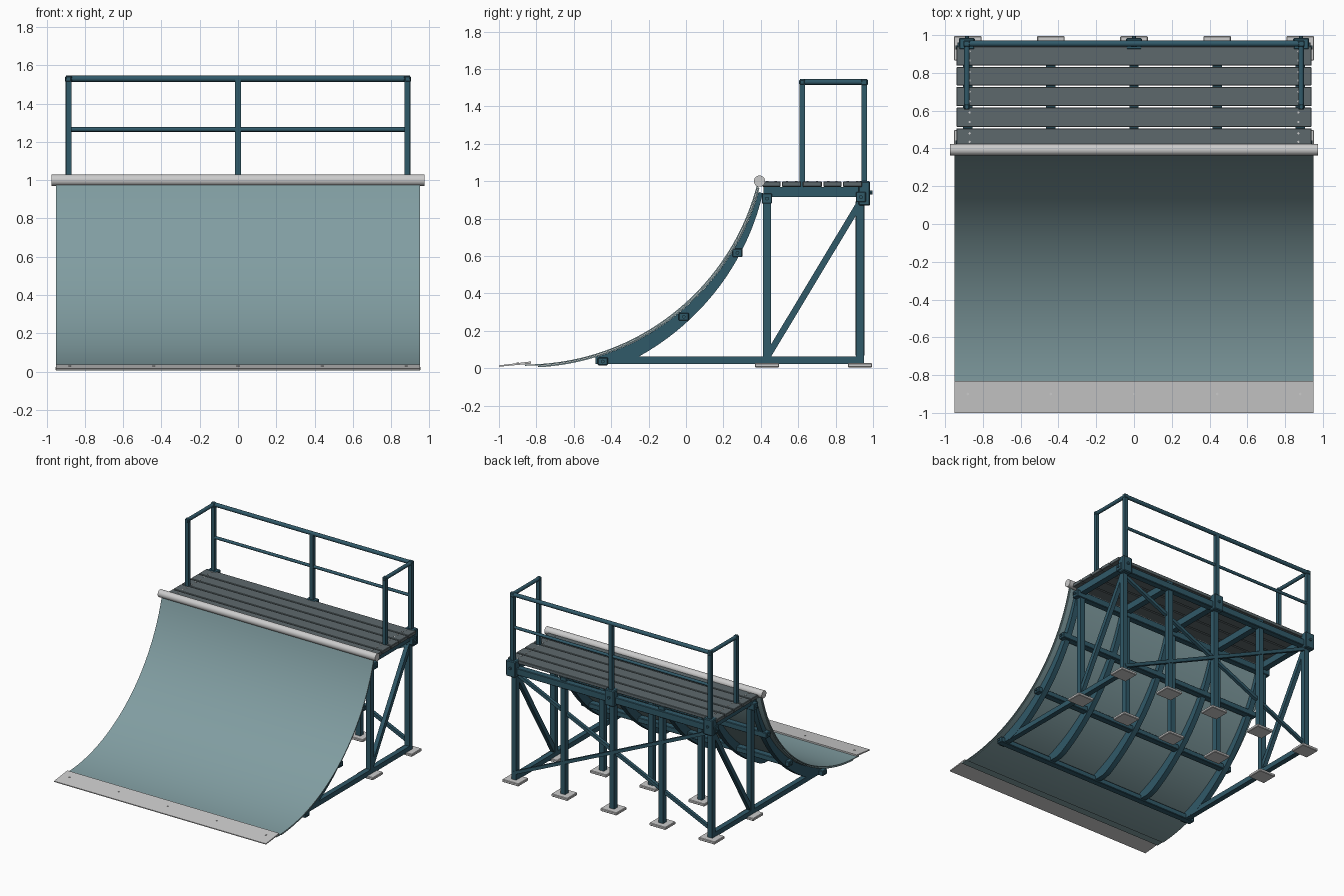
import bpy, bmesh, math
from mathutils import Vector, Matrix

if "Cube" in bpy.data.objects:
    bpy.data.objects.remove(bpy.data.objects["Cube"])


def material(name, rgb):
    m = bpy.data.materials.new(name)
    m.diffuse_color = (*rgb, 1)
    m.use_nodes = True
    m.node_tree.nodes["Principled BSDF"].inputs["Base Color"].default_value = m.diffuse_color
    return m


TEAL = material("painted_frame", (0.03, 0.10, 0.14))
SKIN = material("riding_skin", (0.22, 0.34, 0.36))
WOOD = material("deck_grey", (0.11, 0.14, 0.15))


def finish(name, bm, mat=None, smooth=False):
    bmesh.ops.recalc_face_normals(bm, faces=bm.faces)
    me = bpy.data.meshes.new(name)
    bm.to_mesh(me)
    bm.free()
    ob = bpy.data.objects.new(name, me)
    bpy.context.collection.objects.link(ob)
    if mat:
        me.materials.append(mat)
    if smooth:
        bpy.context.view_layer.objects.active = ob
        ob.select_set(True)
        bpy.ops.object.shade_smooth_by_angle(angle=math.radians(35))
        ob.select_set(False)
    return ob


def box(name, x, y, z, mat=None, bevel=0.0):
    """Box from (min, max) ranges."""
    bm = bmesh.new()
    size = [r[1] - r[0] for r in (x, y, z)]
    mid = [(r[1] + r[0]) / 2 for r in (x, y, z)]
    bmesh.ops.create_cube(bm, size=1, matrix=Matrix.Translation(mid) @ Matrix.Diagonal((*size, 1)))
    if bevel:
        bmesh.ops.bevel(bm, geom=bm.edges[:], offset=bevel, segments=1, affect='EDGES')
    return finish(name, bm, mat)


def bar(name, a, b, w, mat=None, sides=4):
    """Square (4 sides) or round bar from a to b, w wide."""
    a, b = Vector(a), Vector(b)
    d = b - a
    r = w / 2 * (math.sqrt(2) if sides == 4 else 1)
    spin = Matrix.Rotation(math.pi / 4 if sides == 4 else 0, 4, 'Z')
    m = Matrix.Translation((a + b) / 2) @ d.to_track_quat('Z', 'Y').to_matrix().to_4x4() @ spin
    bm = bmesh.new()
    bmesh.ops.create_cone(bm, cap_ends=True, segments=sides, radius1=r, radius2=r,
                          depth=d.length, matrix=m)
    return finish(name, bm, mat, sides > 4)


CY, CZ = -0.86, 1.30  # centre of the transition curve


def arc_band(name, x0, x1, a0, a1, n, r_in, r_out, mat):
    """Curved slab between two radii around the transition centre."""
    bm = bmesh.new()
    prev = None
    for i in range(n + 1):
        t = i / n
        a = math.radians(a0 + (a1 - a0) * t)
        ring = []
        for x, r in ((x0, r_in(t)), (x1, r_in(t)), (x1, r_out(t)), (x0, r_out(t))):
            ring.append(bm.verts.new((x, CY + r * math.sin(a), max(0.005, CZ - r * math.cos(a)))))
        if prev:
            for k in range(4):
                bm.faces.new((prev[k], prev[(k + 1) % 4], ring[(k + 1) % 4], ring[k]))
        if i in (0, n):
            bm.faces.new(ring)
        prev = ring
    return finish(name, bm, mat, True)


# riding surface and its backing sheet
arc_band("riding_surface", -0.95, 0.95, 0, 75.5, 40, lambda t: 1.28, lambda t: 1.287, SKIN)
arc_band("backing_sheet", -0.945, 0.945, 3, 75, 40, lambda t: 1.289, lambda t: 1.297, SKIN)

# entry plate: thin sloped wedge at the foot of the ramp
bm = bmesh.new()
prof = [(-1, 0.008), (-1, 0.015), (-0.83, 0.036), (-0.83, 0.024)]
f = bm.faces.new([bm.verts.new((-0.95, y, z)) for y, z in prof])
ext = bmesh.ops.extrude_face_region(bm, geom=[f])
bmesh.ops.translate(bm, vec=(1.9, 0, 0), verts=[v for v in ext["geom"] if isinstance(v, bmesh.types.BMVert)])
finish("entry_plate", bm)
for i in range(5):
    x = -0.88 + 0.44 * i
    bar("entry_plate_screw", (x, -0.9, 0.024), (x, -0.9, 0.031), 0.014, None, 8)

# coping tube
bar("coping", (-0.975, 0.393, 1.0), (0.975, 0.393, 1.0), 0.06, None, 24)

# ribs, posts, feet and joists, five of each across the width
for i in range(5):
    x = -0.88 + 0.44 * i
    rib = arc_band("curved_rib", x - 0.022, x + 0.022, 17, 74, 24, lambda t: 1.298,
                   lambda t: 1.39 - 0.068 * t, TEAL)
    for v in rib.data.vertices:
        v.co.z = max(v.co.z, 0.025)
    for row, y in (("front", 0.433), ("back", 0.93)):
        box(row + "_post", (x - 0.021, x + 0.021), (y - 0.021, y + 0.021), (0.025, 0.93), TEAL)
        box(row + "_foot", (x - 0.073, x + 0.073), (y - 0.065, y + 0.065), (0.005, 0.027), None, 0.004)
    box("deck_joist", (x - 0.025, x + 0.025), (0.415, 0.945), (0.915, 0.968), TEAL)

# rails running across the width
for name, y, z, h in (("front_deck_rail", 0.433, 0.907, 0.055), ("upper_rib_rail", 0.275, 0.617, 0.045),
                      ("middle_rib_rail", -0.012, 0.275, 0.042), ("lower_rib_rail", -0.445, 0.036, 0.042),
                      ("back_deck_rail", 0.935, 0.915, 0.055)):
    box(name, (-0.935, 0.935), (y - 0.027, y + 0.027), (z - h / 2, z + h / 2), TEAL, 0.004)
    for s in (-1, 1):
        bar(name + "_bolt", (s * 0.93, y, z), (s * 0.945, y, z), 0.02, TEAL, 8)

# side frames: base rail and diagonal
for s in (-1, 1):
    x = s * 0.88
    box("side_base_rail", (x - 0.021, x + 0.021), (-0.485, 0.95), (0.022, 0.062), TEAL)
    bar("side_diagonal", (x, 0.44, 0.07), (x, 0.93, 0.885), 0.034, TEAL)
    # rear cross brace
    bar("rear_cross_brace", (s * 0.88, 0.93 + s * 0.012, 0.08), (-s * 0.88, 0.93 + s * 0.012, 0.88), 0.026, TEAL)

# deck planks with screws
edges = [0.405, 0.51, 0.62, 0.73, 0.835, 0.945]
for y0, y1 in zip(edges, edges[1:]):
    box("deck_plank", (-0.94, 0.94), (y0 + 0.004, y1 - 0.004), (0.97, 0.998), WOOD, 0.003)
    for x in (-0.87, 0.87):
        for y in (y0 + 0.03, y1 - 0.03):
            bar("plank_screw", (x, y, 0.995), (x, y, 1.001), 0.012, None, 8)

# railing: back posts with clamps
for x in (-0.885, 0, 0.885):
    box("railing_back_post", (x - 0.016, x + 0.016), (0.938, 0.968), (0.9, 1.53), TEAL)
    box("railing_clamp", (x - 0.042, x + 0.042), (0.922, 0.985), (0.87, 1.0), TEAL, 0.006)
    bar("clamp_bolt", (x, 0.98, 0.94), (x, 0.996, 0.94), 0.022, TEAL, 8)

# railing: sides, corners and long rails
for s in (-1, 1):
    x = s * 0.885
    box("railing_front_post", (x - 0.014, x + 0.014), (0.607, 0.635), (0.97, 1.53), TEAL)
    bar("side_top_rail", (x, 0.61, 1.53), (x, 0.955, 1.53), 0.03, TEAL, 12)
    box("railing_corner", (x - 0.018, x + 0.018), (0.936, 0.972), (1.51, 1.546), TEAL, 0.006)
    box("railing_elbow", (x - 0.016, x + 0.016), (0.605, 0.637), (1.513, 1.545), TEAL, 0.006)
bar("back_top_rail", (-0.9, 0.955, 1.53), (0.9, 0.955, 1.53), 0.032, TEAL, 12)
bar("back_middle_rail", (-0.885, 0.953, 1.265), (0.885, 0.953, 1.265), 0.024, TEAL, 12)
